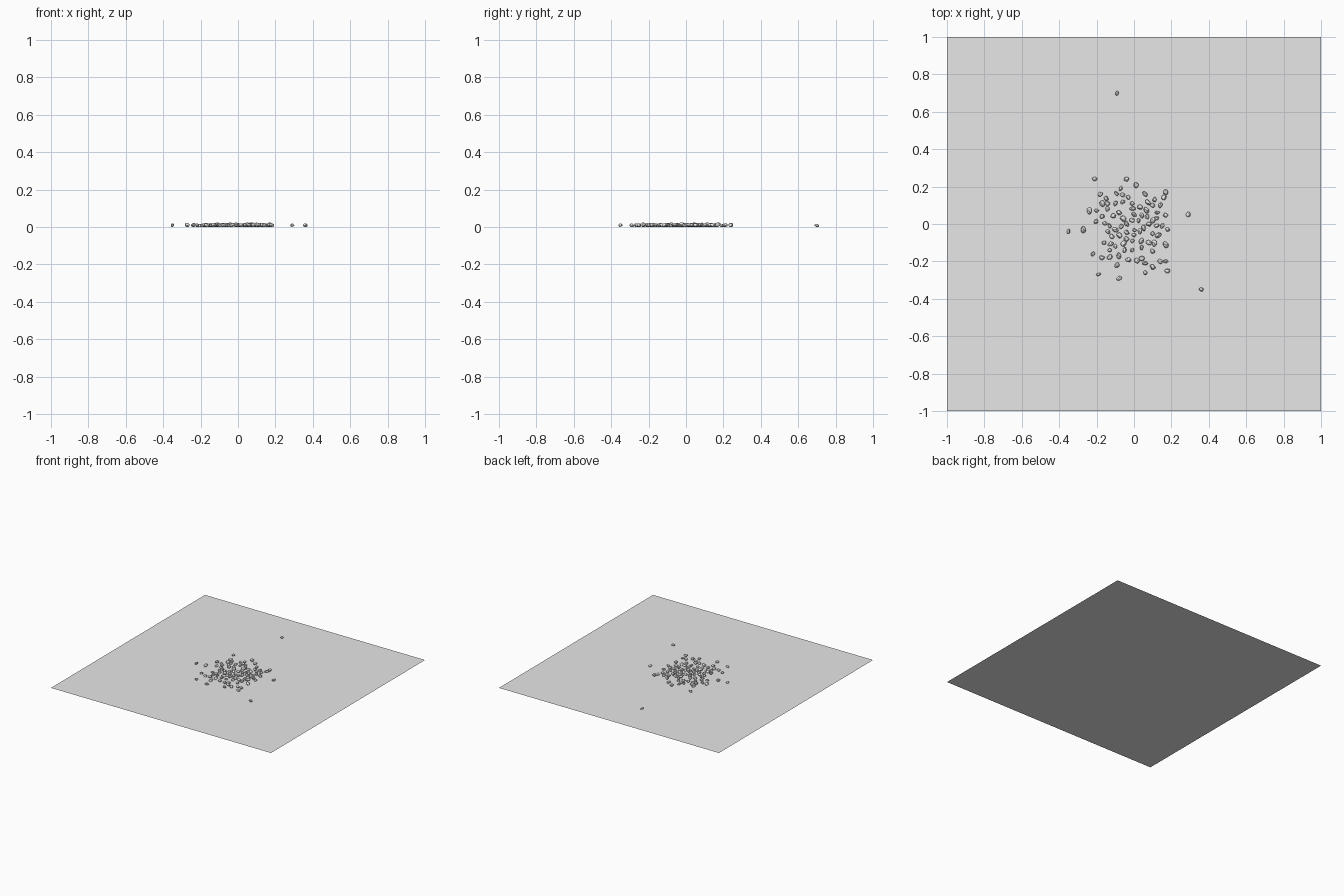
import bpy, bmesh, math, random
from mathutils import Vector, Euler

random.seed(7)

cube = bpy.data.objects.get("Cube")
if cube:
    bpy.data.objects.remove(cube, do_unlink=True)


def make_material(name, colour):
    mat = bpy.data.materials.new(name)
    mat.use_nodes = True
    mat.diffuse_color = colour
    mat.node_tree.nodes["Principled BSDF"].inputs["Base Color"].default_value = colour
    return mat


grey = make_material("stone grey", (0.8, 0.8, 0.8, 1))


def add_object(name, mesh, location=(0, 0, 0), yaw=0.0, size=1.0):
    obj = bpy.data.objects.new(name, mesh)
    obj.location = location
    obj.rotation_euler.z = yaw
    obj.scale = (size, size, size)
    bpy.context.collection.objects.link(obj)
    return obj


def finish_mesh(bm, name):
    mesh = bpy.data.meshes.new(name)
    bm.to_mesh(mesh)
    bm.free()
    mesh.materials.append(grey)
    return mesh


def pebble_mesh(name):
    """Faceted stone with chipped sides, tilted and resting on its lowest point."""
    bm = bmesh.new()
    bmesh.ops.create_icosphere(bm, subdivisions=2, radius=1)
    # Chip flat facets by pushing vertices back to random planes
    for _ in range(7):
        normal = Vector([random.gauss(0, 1) for _ in "xyz"]).normalized()
        depth = random.uniform(0.6, 0.85)
        for v in bm.verts:
            over = v.co.dot(normal) - depth
            if over > 0:
                v.co -= normal * over
    stretch = Vector((0.018, random.uniform(0.012, 0.015), random.uniform(0.009, 0.012)))
    tilt = Euler((random.uniform(-0.3, 0.3), random.uniform(-0.3, 0.3), 0)).to_matrix()
    for v in bm.verts:
        v.co = tilt @ (v.co * stretch)
    lowest = min(v.co.z for v in bm.verts)
    bmesh.ops.translate(bm, verts=bm.verts, vec=(0, 0, -lowest))
    return finish_mesh(bm, name)


# Flat square ground sheet
bm = bmesh.new()
bmesh.ops.create_grid(bm, x_segments=1, y_segments=1, size=1)
add_object("ground_sheet", finish_mesh(bm, "ground_sheet"))

# Pebble positions in hundredths: strays and rim first, then the cluster
spots = [
    (-9, 70), (29, 5), (36, -35), (-35, -4), (-27, -3), (-21, 24), (-4, 24),
    (1, 21), (-7, 19), (-18, 16), (-22, -16), (-19, -27), (-8, -29), (-9, -22),
    (6, -26), (18, -25), (17, -20), (14, -20), (10, -23), (6, -21), (17, -11),
    (18, -3), (17, 17), (16, 14), (14, 10), (10, 10), (11, 13), (6, 16),
    (-24, 7), (-20, 7), (-17, 4), (-14, 11), (-10, 11), (-17, 11), (-8, 6),
    (-13, -1), (-10, -3), (-14, -4), (-1, 11), (3, 9), (0, 5), (7, 4), (8, 0),
    (5, -2), (3, -4), (0, -6), (-4, -8), (-8, -6), (4, -9), (8, -10), (-1, -14),
    (-5, -14), (-8, -17), (-10, -12), (-13, -14), (-17, -18), (-4, 0), (-1, 2),
    (12, 3), (12, -1), (15, -1), (10, 2), (-16, -10), (-6, 3),
]
points = [Vector((x, y, 0)) / 100 for x, y in spots]

# Loose filling of the cluster, keeping the stones apart
for _ in range(900):
    if len(points) >= 96:
        break
    radius = 0.2 * math.sqrt(random.random())
    angle = random.uniform(0, math.tau)
    p = Vector((radius * math.cos(angle) - 0.02, radius * math.sin(angle) - 0.01, 0))
    if all((p - q).length > 0.026 for q in points):
        points.append(p)

# Scatter the stones using a few shared shapes
shapes = [pebble_mesh("pebble") for _ in range(8)]
for i, p in enumerate(points):
    add_object(f"pebble_{i + 1}", shapes[i % len(shapes)], p,
               random.uniform(0, math.tau), random.uniform(0.8, 1.1))
